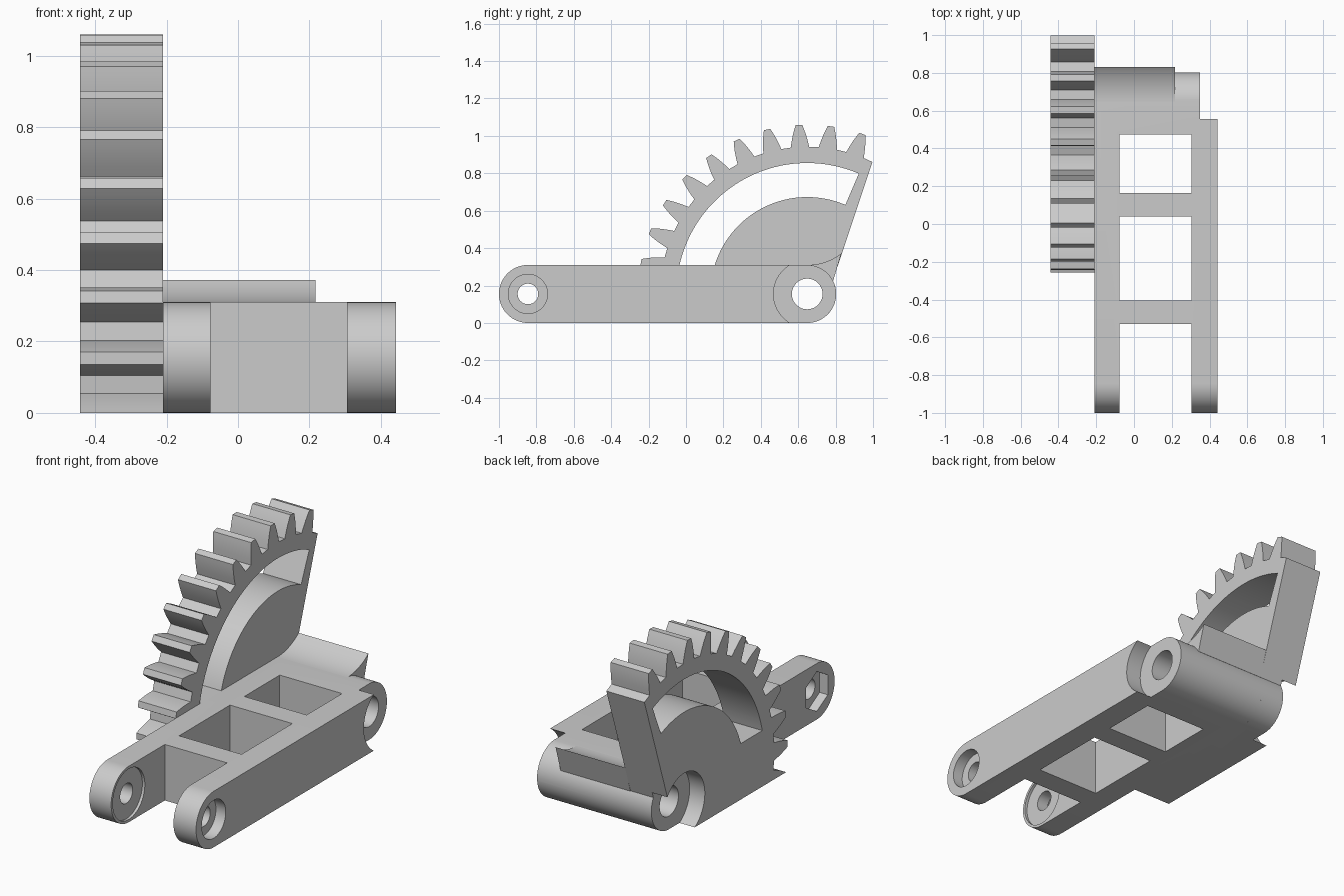
import bpy
import bmesh
from math import sin, cos, asin, radians, degrees

cube = bpy.data.objects.get("Cube")
if cube:
    bpy.data.objects.remove(cube, do_unlink=True)

grey = bpy.data.materials.new("plain grey")
grey.use_nodes = True
COLOR = (0.6, 0.6, 0.6, 1)
grey.diffuse_color = COLOR
grey.node_tree.nodes["Principled BSDF"].inputs["Base Color"].default_value = COLOR

R = 0.155                   # radius of the rounded arm ends, half the height
PIVOT = (0.648, R)          # rear pivot, also the gear centre (y, z)
FRONT = (-1 + R, R)         # front pin holes (y, z)


def arc(center, r, a0, a1, n=32):
    """Points on an arc in the y-z plane, angles in degrees."""
    return [polar(center, r, a0 + (a1 - a0) * i / n) for i in range(n + 1)]


def polar(center, r, a):
    return (center[0] + r * cos(radians(a)), center[1] + r * sin(radians(a)))


def prism(name, points, x0, x1):
    """Extrude a y-z outline along x."""
    bm = bmesh.new()
    face = bm.faces.new([bm.verts.new((x0, y, z)) for y, z in points])
    out = bmesh.ops.extrude_face_region(bm, geom=[face])
    verts = [v for v in out["geom"] if isinstance(v, bmesh.types.BMVert)]
    bmesh.ops.translate(bm, verts=verts, vec=(x1 - x0, 0, 0))
    bmesh.ops.recalc_face_normals(bm, faces=bm.faces)
    mesh = bpy.data.meshes.new(name)
    bm.to_mesh(mesh)
    bm.free()
    mesh.materials.append(grey)
    obj = bpy.data.objects.new(name, mesh)
    bpy.context.collection.objects.link(obj)
    return obj


def rod(center, r, x0, x1, sides=64):
    step = 360 / sides
    return prism("cutter", [polar(center, r, 90 + step * i) for i in range(sides)], x0, x1)


def block(x0, x1, y0, y1):
    return prism("cutter", [(y0, -1), (y1, -1), (y1, 1), (y0, 1)], x0, x1)


def activate(obj):
    bpy.ops.object.select_all(action="DESELECT")
    obj.select_set(True)
    bpy.context.view_layer.objects.active = obj


def cut(obj, cutters):
    activate(obj)
    for cutter in cutters:
        cutter.hide_render = True
        mod = obj.modifiers.new("cut", "BOOLEAN")
        mod.operation = "DIFFERENCE"
        mod.solver = "EXACT"
        mod.object = cutter
        bpy.ops.object.modifier_apply(modifier=mod.name)
        bpy.data.objects.remove(cutter, do_unlink=True)


# Frame: rounded bar cut into two arms joined by crossbars
LEFT, RIGHT, IN_L, IN_R = -0.21, 0.443, -0.077, 0.305
frame = prism("arm_frame", arc(FRONT, R, 90, 270) + arc(PIVOT, R, -90, 90), LEFT, RIGHT)
cutters = [block(IN_L, IN_R, y0, y1)
           for y0, y1 in ((-1.2, -0.53), (-0.405, 0.04), (0.165, 0.475))]
cutters += [
    rod(PIVOT, 0.082, -1, 1),                     # pivot bore
    rod(PIVOT, 0.18, 0.35, 1),                    # clearance beside the pivot
    rod(FRONT, 0.055, -1, 1),                     # pin holes
    rod(FRONT, 0.105, RIGHT - 0.06, 1),           # round counterbore
    rod(FRONT, 0.11, -1, LEFT + 0.05, 6),         # hexagonal nut pocket
    rod(FRONT, 0.14, IN_L - 0.015, IN_R + 0.015), # shallow inner recesses
]
cut(frame, cutters)

# Flared stop above the pivot, ending on the slanted line of the gear
FLARE = (PIVOT[0], 0.61)
stop = prism("flared_stop",
             arc(FLARE, 0.3, 270, 307.6, 16)
             + [(0.787, 0.226), (0.72, 0.26), (PIVOT[0], 0.29)],
             LEFT, 0.217)

# Gear sector: toothed rim, bottom cut flat, slanted back edge
ROOT, TIP, PITCH, FIRST = 0.787, 0.905, 360 / 33, 71
FLANK = [(ROOT, 3.6), (0.82, 3.0), (0.855, 2.3), (0.885, 1.6), (TIP, 1.1)]
outline = [polar(PIVOT, ROOT, 63.7)]
for i in range(12):
    mid = FIRST + PITCH * i
    outline += [polar(PIVOT, r, mid - half) for r, half in FLANK]
    if i < 11:
        outline += [polar(PIVOT, r, mid + half) for r, half in reversed(FLANK)]
outline[-1] = (outline[-1][0], 0)
outline += arc(PIVOT, R, 270, 387.8)
gear = prism("gear_sector", outline, -0.443, LEFT)

# Curved window through the gear, flat at the bottom
OUTER, INNER, EDGE = 0.70, 0.518, 66.8
window = (arc(PIVOT, OUTER, EDGE, 180 - degrees(asin(R / OUTER)), 48)
          + arc(PIVOT, INNER, 180 - degrees(asin(R / INNER)), EDGE, 48))
cut(gear, [prism("cutter", window, -1, 1),
           rod(PIVOT, 0.082, -1, 1),
           rod(PIVOT, 0.18, -1, -0.35)])

for obj in (frame, stop, gear):
    activate(obj)
    bpy.ops.object.shade_smooth_by_angle(angle=radians(20))
